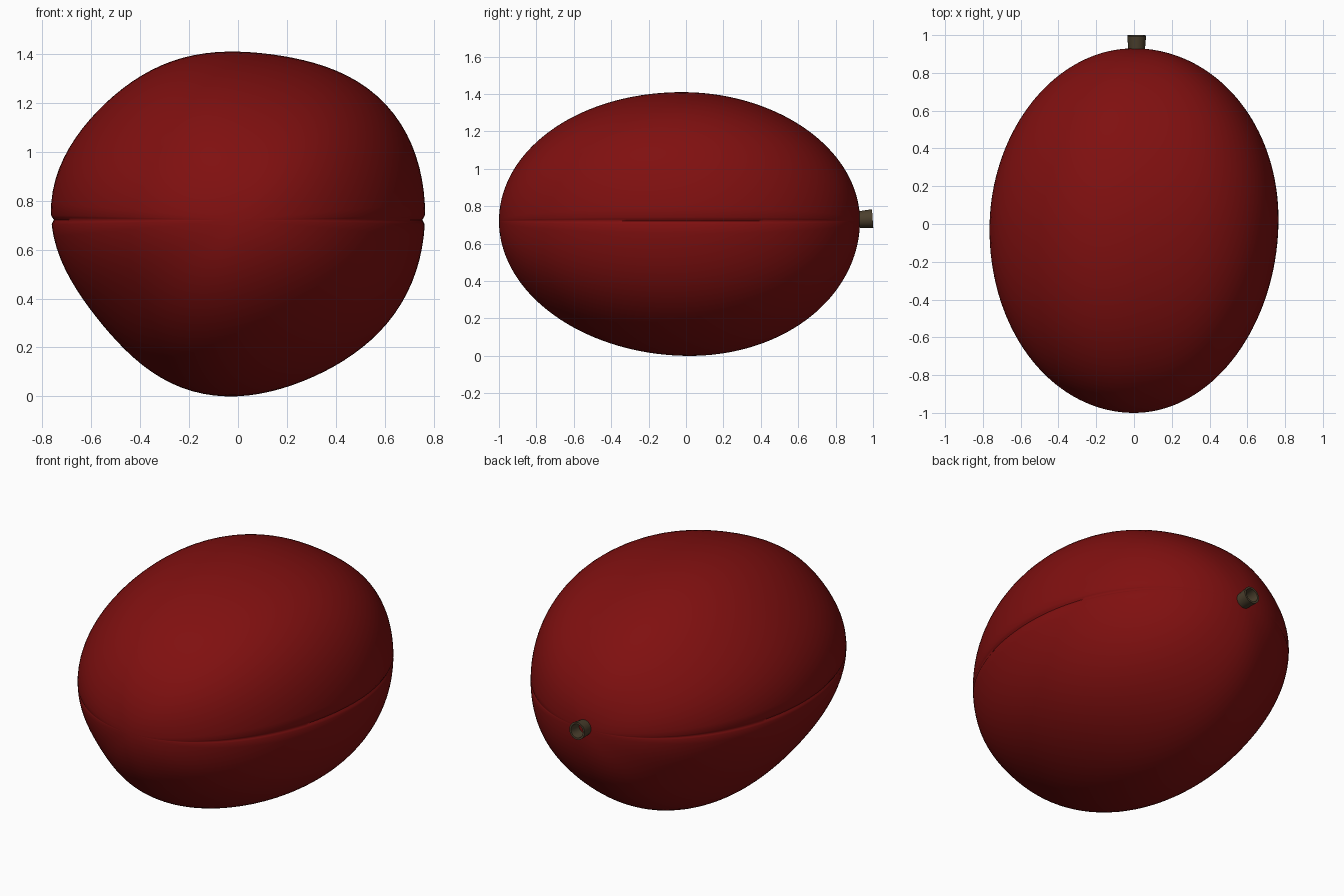
import bpy, bmesh, math
from mathutils import Vector, Matrix

if "Cube" in bpy.data.objects:
    bpy.data.objects.remove(bpy.data.objects["Cube"])


def material(name, rgb):
    m = bpy.data.materials.new(name)
    m.diffuse_color = (*rgb, 1)
    m.use_nodes = True
    m.node_tree.nodes["Principled BSDF"].inputs["Base Color"].default_value = m.diffuse_color
    return m


def finish(bm, name, mat, angle):
    bmesh.ops.recalc_face_normals(bm, faces=bm.faces)
    me = bpy.data.meshes.new(name)
    bm.to_mesh(me)
    bm.free()
    me.materials.append(mat)
    ob = bpy.data.objects.new(name, me)
    bpy.context.collection.objects.link(ob)
    bpy.ops.object.select_all(action='DESELECT')
    ob.select_set(True)
    bpy.context.view_layer.objects.active = ob
    bpy.ops.object.shade_smooth_by_angle(angle=math.radians(angle))
    return ob


red = material("deep red", (0.215, 0.005, 0.005))
brown = material("stem brown", (0.07, 0.05, 0.026))

# Lopsided cross-section (x, z), seen from the front
OUTLINE = [(0.757, 0.785), (0.70, 1.04), (0.60, 1.20), (0.414, 1.326), (0.21, 1.39),
           (-0.035, 1.41), (-0.28, 1.37), (-0.463, 1.265), (-0.627, 1.09), (-0.73, 0.91),
           (-0.761, 0.745), (-0.69, 0.52), (-0.565, 0.32), (-0.38, 0.13), (-0.24, 0.043),
           (-0.035, 0), (0.13, 0.022), (0.333, 0.10), (0.537, 0.23), (0.66, 0.375),
           (0.733, 0.56)]
ZC = 0.722
TAU = 2 * math.pi
polar = sorted((math.atan2(z - ZC, x) % TAU, math.hypot(x, z - ZC)) for x, z in OUTLINE)
polar = [(polar[-1][0] - TAU, polar[-1][1])] + polar + [(polar[0][0] + TAU, polar[0][1])]


def raw_radius(a):
    for (a0, r0), (a1, r1) in zip(polar, polar[1:]):
        if a0 <= a <= a1:
            return r0 + (r1 - r0) * (a - a0) / (a1 - a0)


# Smooth the outline with a few harmonics
N = 360
samples = [raw_radius(TAU * i / N) for i in range(N)]
waves = [(sum(s * math.cos(k * TAU * i / N) for i, s in enumerate(samples)) * 2 / N,
          sum(s * math.sin(k * TAU * i / N) for i, s in enumerate(samples)) * 2 / N)
         for k in range(7)]


def radius(a):
    return waves[0][0] / 2 + sum(c * math.cos(k * a) + s * math.sin(k * a)
                                 for k, (c, s) in enumerate(waves) if k)


# Angles round the section, packed tightly at the seam on each side
seam = {-0.026: 0, -0.013: 0.005, 0: 0.011, 0.013: 0.005, 0.026: 0}
section = []
for side in (0, math.pi):
    for off, depth in seam.items():
        section.append((side + off, depth))
    for i in range(1, 48):
        section.append((side + 0.026 + (math.pi - 0.052) * i / 48, 0))
pts = [(radius(a) * math.cos(a), radius(a) * math.sin(a), a, d) for a, d in section]
xs, zs = [p[0] for p in pts], [p[1] for p in pts]


def fit(v, lo, hi, new_lo, new_hi):
    return v * (new_hi / hi if v > 0 else new_lo / lo)


shape = []
for x, z, a, d in pts:
    x = fit(x, min(xs), max(xs), -0.765, 0.765)
    z = fit(z, min(zs), max(zs), -ZC, 1.41 - ZC)
    shape.append((x - d * math.cos(a), z - d * math.sin(a)))

# Fruit body: egg-shaped run of sections, pointed to the front
bm = bmesh.new()
RINGS = 72
rings = []
for j in range(1, RINGS):
    t = -math.pi / 2 + math.pi * j / RINGS
    y = math.sin(t) * (1.0 if t < 0 else 0.93)
    s = math.cos(t)
    rings.append([bm.verts.new((x * s, y + s * s * (0.035 * x - 0.03 * z), ZC + z * s))
                  for x, z in shape])
n = len(shape)
for r0, r1 in zip(rings, rings[1:]):
    for i in range(n):
        bm.faces.new((r0[i], r0[(i + 1) % n], r1[(i + 1) % n], r1[i]))
for ring, y in ((rings[0], -1.0), (rings[-1], 0.93)):
    tip = bm.verts.new((0, y, ZC))
    for i in range(n):
        bm.faces.new((ring[i], ring[(i + 1) % n], tip))
finish(bm, "fruit_body", red, 60)

# Stem: short hollow tube, slightly tilted, at the back
bm = bmesh.new()
SIDES = 24
profile = [(0.043, 0.0), (0.050, 0.088), (0.039, 0.088), (0.034, 0.0)]
place = Matrix.Translation((0.014, 0.91, 0.728)) @ Matrix.Rotation(math.radians(-86), 4, 'X')
loops = [[bm.verts.new(place @ Vector((r * math.cos(TAU * i / SIDES),
                                       r * math.sin(TAU * i / SIDES), h)))
          for i in range(SIDES)] for r, h in profile]
for k in range(4):
    lo, hi = loops[k], loops[(k + 1) % 4]
    for i in range(SIDES):
        m = (i + 1) % SIDES
        bm.faces.new((lo[i], lo[m], hi[m], hi[i]))
finish(bm, "stem", brown, 35)
